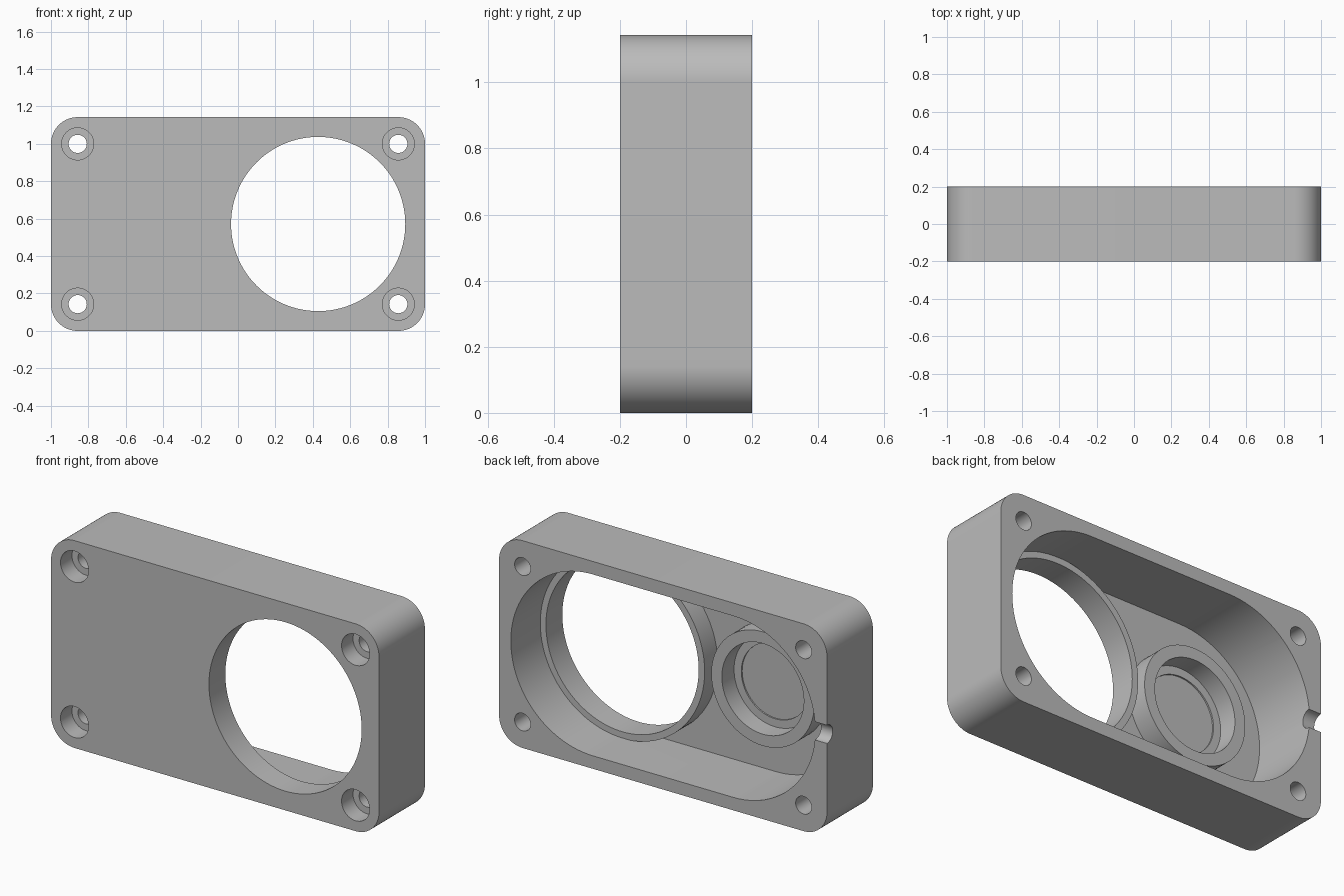
import bpy
import bmesh
from math import cos, sin, pi, radians

old = bpy.data.objects.get("Cube")
if old:
    bpy.data.objects.remove(old, do_unlink=True)

MM = 2 / 70                      # drawn in millimetres on a 70 x 40 x 14 block
FRONT, BACK, MID = -0.2, 0.2, 20 * MM
FLOOR, RIM = FRONT + MM, FRONT + 5 * MM
SIDE = 15 * MM                   # offset of the two round seats

grey = bpy.data.materials.new("plain_grey")
grey.use_nodes = True
colour = (0.5, 0.5, 0.5, 1)
grey.diffuse_color = colour
grey.node_tree.nodes["Principled BSDF"].inputs["Base Color"].default_value = colour


def rounded(hx, hz, r, steps=24):
    """Outline of a rounded rectangle centred on the block, in x and z."""
    pts = []
    for q, (sx, sz) in enumerate(((1, 1), (-1, 1), (-1, -1), (1, -1))):
        for i in range(steps + 1):
            a = (q + i / steps) * pi / 2
            pts.append((sx * (hx - r) + r * cos(a), MID + sz * (hz - r) + r * sin(a)))
    return pts


def circle(x, z, r, n=96):
    return [(x + r * cos(2 * pi * i / n), z + r * sin(2 * pi * i / n)) for i in range(n)]


def prism(name, pts, y0, y1):
    """Extrude an x-z outline from y0 to y1."""
    bm = bmesh.new()
    face = bm.faces.new([bm.verts.new((x, y0, z)) for x, z in pts])
    top = bmesh.ops.extrude_face_region(bm, geom=[face])["geom"]
    moved = [v for v in top if isinstance(v, bmesh.types.BMVert)]
    bmesh.ops.translate(bm, verts=moved, vec=(0, y1 - y0, 0))
    bmesh.ops.remove_doubles(bm, verts=bm.verts, dist=1e-5)
    bmesh.ops.recalc_face_normals(bm, faces=bm.faces)
    mesh = bpy.data.meshes.new(name)
    bm.to_mesh(mesh)
    bm.free()
    mesh.materials.append(grey)
    obj = bpy.data.objects.new(name, mesh)
    bpy.context.collection.objects.link(obj)
    return obj


def combine(tool, operation="DIFFERENCE"):
    """Apply a tool solid to the housing and discard it."""
    mod = housing.modifiers.new(tool.name, "BOOLEAN")
    mod.operation, mod.solver, mod.object = operation, "EXACT", tool
    bpy.context.view_layer.objects.active = housing
    bpy.ops.object.modifier_apply(modifier=mod.name)
    bpy.data.objects.remove(tool, do_unlink=True)


# Rounded block with a round-ended pocket open to the back
housing = prism("housing", rounded(1, MID, 5 * MM), FRONT, BACK)
combine(prism("pocket", rounded(32.5 * MM, 17.5 * MM, 17.49 * MM), FLOOR, BACK + 0.1))

# Raised collar round the opening, and the smaller seat beside it
embed = FLOOR - 0.01
combine(prism("collar", circle(SIDE, MID, 17.58 * MM), embed, RIM), "UNION")
combine(prism("seat", circle(-SIDE, MID, 11 * MM), embed, RIM), "UNION")
combine(prism("opening", circle(SIDE, MID, 16.3 * MM, 128), FRONT - 0.1, BACK))
combine(prism("seat_bore", circle(-SIDE, MID, 8.75 * MM), FLOOR + 0.008, BACK))
combine(prism("seat_recess", circle(-SIDE, MID, 7.2 * MM), FLOOR, BACK))

# Counterbored screw holes in the corners
for x in (-30 * MM, 30 * MM):
    for z in (5 * MM, 35 * MM):
        combine(prism("screw_hole", circle(x, z, 1.7 * MM, 48), FRONT - 0.1, BACK + 0.1))
        combine(prism("screw_head", circle(x, z, 3 * MM, 48), FRONT - 0.1, FRONT + 3.5 * MM))

# Half-round cable notch through the right end wall
bpy.ops.mesh.primitive_cylinder_add(vertices=48, radius=0.05, depth=0.3,
                                    location=(-1, BACK, MID), rotation=(0, pi / 2, 0))
notch = bpy.context.object
notch.name = "cable_notch"
notch.data.materials.append(grey)
bpy.context.view_layer.update()
combine(notch)

# Smooth curved walls, crisp rims
bpy.ops.object.select_all(action="DESELECT")
housing.select_set(True)
bpy.context.view_layer.objects.active = housing
bpy.ops.object.shade_smooth_by_angle(angle=radians(30))
